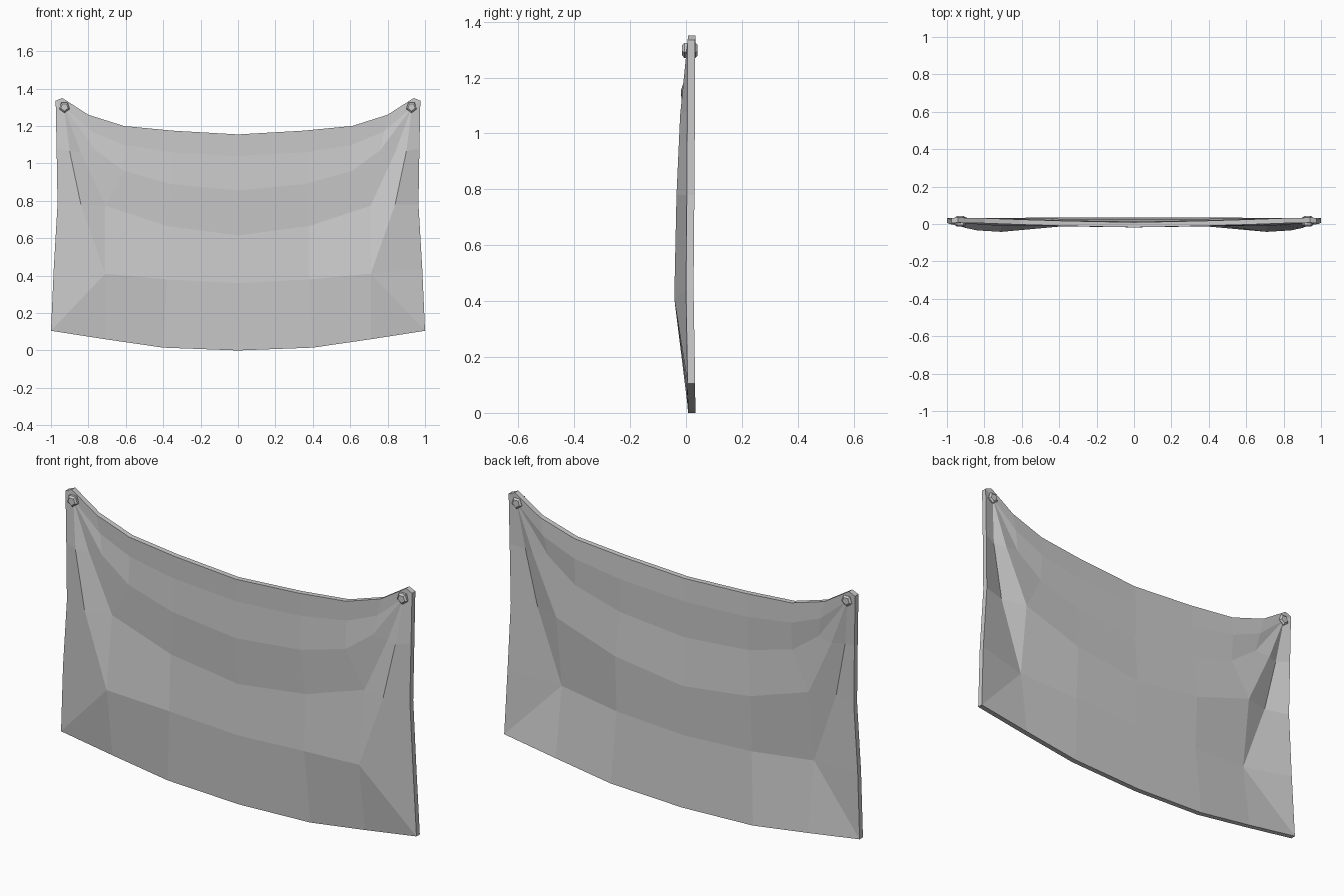
import bpy, bmesh, math
from mathutils import Vector

cube = bpy.data.objects.get("Cube")
if cube:
    bpy.data.objects.remove(cube, do_unlink=True)

THICKNESS = 0.027


def make_material(name, color):
    mat = bpy.data.materials.new(name)
    mat.use_nodes = True
    mat.diffuse_color = color
    mat.node_tree.nodes["Principled BSDF"].inputs["Base Color"].default_value = color
    return mat


grey = make_material("plain grey", (0.6, 0.6, 0.6, 1))


def add_object(name, bm):
    mesh = bpy.data.meshes.new(name)
    bm.to_mesh(mesh)
    bm.free()
    mesh.materials.append(grey)
    obj = bpy.data.objects.new(name, mesh)
    bpy.context.collection.objects.link(obj)
    return obj


# Fold lines of the left half, from the middle out to the hanging corner (x, y, z)
corner = (0.93, 0.005, 1.3)
top_hem = [(0, -0.018, 1.155), (0.35, -0.011, 1.175), (0.61, -0.003, 1.2),
           (0.8, 0.004, 1.26), (0.94, 0.007, 1.35)]
upper_fold = [(0, -0.013, 1.04), (0.36, -0.008, 1.06), (0.61, 0, 1.1),
              (0.78, 0.005, 1.17), corner]
middle_fold = [(0, -0.018, 0.855), (0.36, -0.013, 0.89), (0.61, -0.009, 0.96),
               (0.76, -0.007, 1.07), corner]
lower_fold = [(0, 0, 0.615), (0.38, 0.001, 0.665), (0.71, 0.002, 0.775),
              (0.84, 0.002, 1.06), corner]
deep_fold = [(0, -0.011, 0.36), (0.38, -0.012, 0.38), (0.71, -0.042, 0.41),
             (0.84, -0.034, 0.78), (0.9, -0.021, 1.065), corner]
outer_hem = [(0, 0.007, 0), (0.4, 0.007, 0.015), (0.71, 0.006, 0.06), (1, 0.006, 0.105),
             (0.985, 0, 0.44), (0.965, 0.003, 0.78), (0.97, 0.005, 1.08),
             (0.975, 0.006, 1.335)]


def pad(line):
    """Repeat the third point so that every fold line has eight stations."""
    return line[:2] + [line[2]] * (9 - len(line)) + line[3:]


lines = [pad(line) for line in
         (top_hem, upper_fold, middle_fold, lower_fold, deep_fold, outer_hem)]

# Hanging cloth: strips between fold lines, on both sides, thickened backwards
bm = bmesh.new()
verts = {}


def vert(point, side):
    key = (point[0] * side, point[1], point[2])
    if key not in verts:
        verts[key] = bm.verts.new(key)
    return verts[key]


def face(points, side):
    unique = list(dict.fromkeys(points))
    if len(unique) > 2:
        bm.faces.new([vert(p, side) for p in unique[::side]])


for side in (1, -1):
    for upper, lower in zip(lines, lines[1:]):
        for i in range(7):
            face([upper[i], lower[i], lower[i + 1], upper[i + 1]], side)
    face([top_hem[-1], corner, outer_hem[-1]], side)

front_faces = list(bm.faces)
result = bmesh.ops.extrude_face_region(bm, geom=front_faces, use_keep_orig=True)
back = [g for g in result["geom"] if isinstance(g, bmesh.types.BMVert)]
bmesh.ops.translate(bm, verts=back, vec=Vector((0, THICKNESS, 0)))
bmesh.ops.recalc_face_normals(bm, faces=bm.faces)
add_object("cloth", bm)

# Five-sided rivets through the upper corners
for side, name in ((1, "left_rivet"), (-1, "right_rivet")):
    bm = bmesh.new()
    bmesh.ops.create_cone(bm, cap_ends=True, segments=5, radius1=0.03, radius2=0.03, depth=0.056)
    rims = [e for e in bm.edges if abs(e.verts[0].co.z - e.verts[1].co.z) < 0.001]
    bmesh.ops.bevel(bm, geom=rims, offset=0.008, segments=1, affect='EDGES')
    rivet = add_object(name, bm)
    rivet.rotation_euler = (math.pi / 2, math.radians(180), 0)
    rivet.location = (0.928 * side, 0.014, 1.3)
